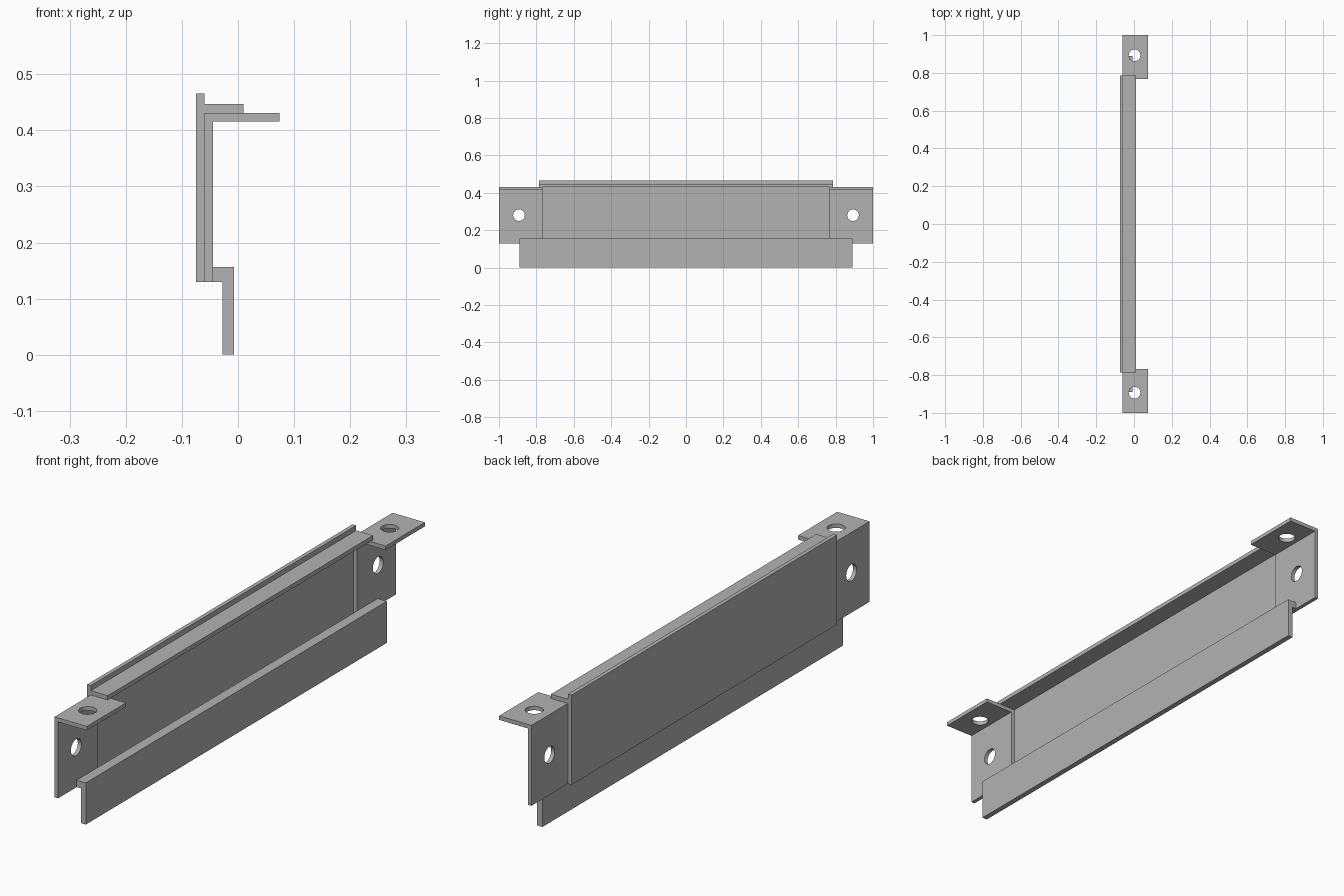
import bpy, bmesh, math
from mathutils import Matrix, Vector

cube = bpy.data.objects.get("Cube")
if cube:
    bpy.data.objects.remove(cube, do_unlink=True)

grey = bpy.data.materials.new("light grey metal")
grey.use_nodes = True
grey.diffuse_color = (0.45, 0.45, 0.45, 1)
grey.node_tree.nodes["Principled BSDF"].inputs["Base Color"].default_value = (0.45, 0.45, 0.45, 1)


def make_object(name, bm):
    bmesh.ops.recalc_face_normals(bm, faces=bm.faces)
    mesh = bpy.data.meshes.new(name)
    bm.to_mesh(mesh)
    bm.free()
    mesh.materials.append(grey)
    obj = bpy.data.objects.new(name, mesh)
    bpy.context.collection.objects.link(obj)
    return obj


def extrude_profile(name, profile, y0, y1):
    """Sweep an x-z outline from y0 to y1."""
    bm = bmesh.new()
    face = bm.faces.new([bm.verts.new((x, y0, z)) for x, z in profile])
    result = bmesh.ops.extrude_face_region(bm, geom=[face])
    verts = [v for v in result["geom"] if isinstance(v, bmesh.types.BMVert)]
    bmesh.ops.translate(bm, verts=verts, vec=(0, y1 - y0, 0))
    return make_object(name, bm)


def drill(obj, centre, axis, radius=0.031):
    """Cut a round hole through the object along an axis."""
    bm = bmesh.new()
    turn = Vector((0, 0, 1)).rotation_difference(Vector(axis)).to_matrix().to_4x4()
    bmesh.ops.create_cone(bm, cap_ends=True, segments=40, radius1=radius, radius2=radius,
                          depth=0.08, matrix=Matrix.Translation(centre) @ turn)
    cutter = make_object("hole_cutter", bm)
    cutter.hide_render = True
    mod = obj.modifiers.new("hole", "BOOLEAN")
    mod.operation = "DIFFERENCE"
    mod.solver = "EXACT"
    mod.object = cutter
    bpy.ops.object.select_all(action="DESELECT")
    obj.select_set(True)
    bpy.context.view_layer.objects.active = obj
    bpy.ops.object.modifier_apply(modifier=mod.name)
    bpy.data.objects.remove(cutter, do_unlink=True)


def rectangle(x0, x1, z0, z1):
    return [(x0, z0), (x1, z0), (x1, z1), (x0, z1)]


BACK, SEAT, INNER = -0.075, -0.06, -0.045   # layer positions across the width
BOTTOM, SHELF = 0.13, 0.431                 # plate foot and bracket top

# Long back panel and the ledge resting on the brackets
extrude_profile("back_panel", rectangle(BACK, SEAT, BOTTOM, 0.466), -0.785, 0.785)
extrude_profile("top_ledge", rectangle(SEAT, 0.01, SHELF, 0.447), -0.785, 0.785)

# Hanging lower rail with an inward lip
extrude_profile("lower_rail", [(INNER, BOTTOM), (-0.028, BOTTOM), (-0.028, 0), (-0.007, 0),
                               (-0.007, 0.156), (INNER, 0.156)], -0.89, 0.89)

# Drilled angle bracket at each end
angle = [(SEAT, BOTTOM), (INNER, BOTTOM), (INNER, 0.416),
         (0.074, 0.416), (0.074, SHELF), (SEAT, SHELF)]
for name, side in (("front_bracket", -1), ("back_bracket", 1)):
    bracket = extrude_profile(name, angle, side * 0.768, side * 1.0)
    drill(bracket, (-0.052, side * 0.893, 0.28), (1, 0, 0))
    drill(bracket, (0.003, side * 0.893, 0.423), (0, 0, 1))
    bpy.ops.object.shade_smooth_by_angle(angle=math.radians(30))
